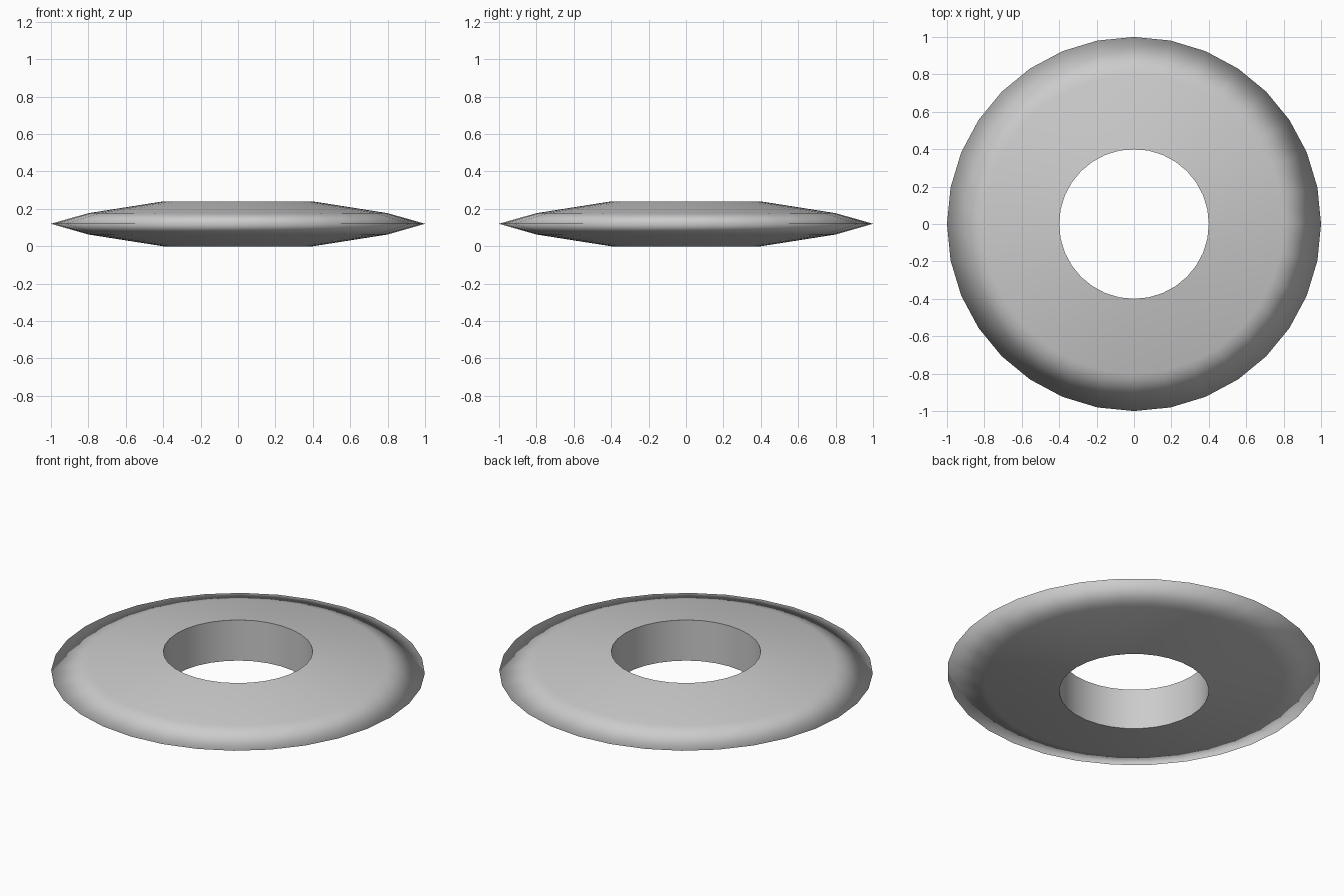
import bpy, bmesh
from math import pi
from mathutils import Vector

if "Cube" in bpy.data.objects:
    bpy.data.objects.remove(bpy.data.objects["Cube"])

SIDES = 32
# ring cross-section (radius, height), starting at the lower hole rim
PROFILE = [(0.4, 0.0), (0.8, 0.063), (1.0, 0.12), (0.8, 0.177), (0.4, 0.24)]

# lathe the closed cross-section around z
bm = bmesh.new()
pts = [bm.verts.new((r, 0, z)) for r, z in PROFILE]
edges = [bm.edges.new((pts[i], pts[(i + 1) % len(pts)])) for i in range(len(pts))]
bmesh.ops.spin(bm, geom=pts + edges, cent=(0, 0, 0), axis=(0, 0, 1),
               angle=2 * pi, steps=SIDES, use_duplicate=False)
bmesh.ops.remove_doubles(bm, verts=bm.verts[:], dist=1e-4)
bmesh.ops.recalc_face_normals(bm, faces=bm.faces[:])

# smooth all over, with crisp edges only at the two hole rims
for f in bm.faces:
    f.smooth = True
for e in bm.edges:
    a, b = (v.co for v in e.verts)
    on_rim = all(Vector(c.xy).length < 0.41 for c in (a, b))
    if on_rim and abs(a.z - b.z) < 1e-3:
        e.smooth = False

mesh = bpy.data.meshes.new("throwing_ring")
bm.to_mesh(mesh)
bm.free()
ring = bpy.data.objects.new("throwing_ring", mesh)
bpy.context.collection.objects.link(ring)
